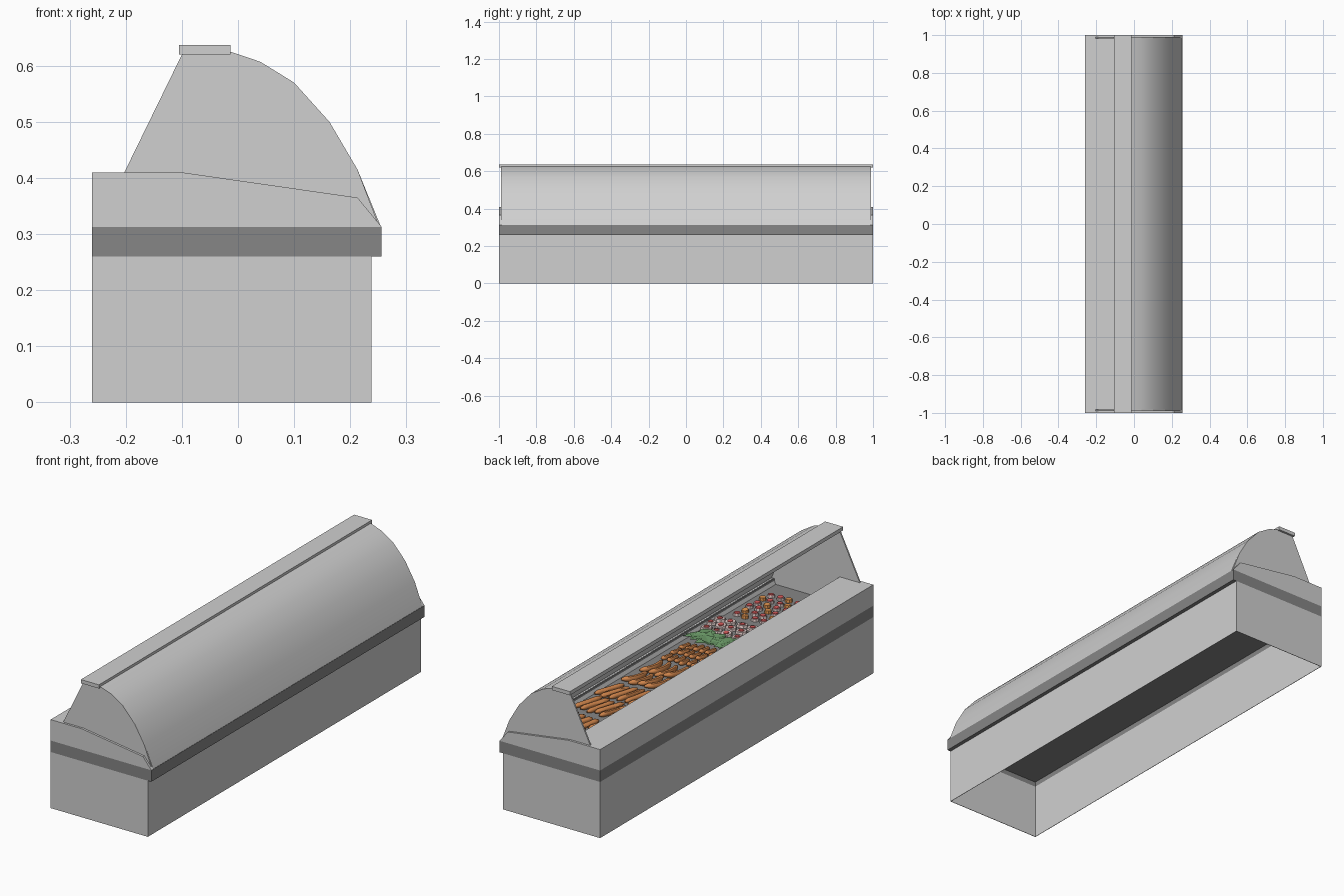
import bpy, bmesh, math, random
from mathutils import Matrix, Vector

if "Cube" in bpy.data.objects:
    bpy.data.objects.remove(bpy.data.objects["Cube"])

random.seed(4)


def material(name, rgb):
    m = bpy.data.materials.new(name)
    m.diffuse_color = (*rgb, 1)
    m.use_nodes = True
    m.node_tree.nodes["Principled BSDF"].inputs["Base Color"].default_value = m.diffuse_color
    return m


GREY = material("light grey", (0.63, 0.63, 0.63))
DARK = material("dark grey", (0.24, 0.24, 0.24))
BROWN = material("sausage brown", (0.62, 0.23, 0.07))
RED = material("meat red", (0.65, 0.10, 0.10))
PALE = material("fat white", (0.75, 0.60, 0.58))
ORANGE = material("meat orange", (0.75, 0.30, 0.08))
GREEN = material("leaf green", (0.15, 0.33, 0.14))


def finish(name, bm, *mats):
    bmesh.ops.recalc_face_normals(bm, faces=bm.faces)
    me = bpy.data.meshes.new(name)
    bm.to_mesh(me)
    bm.free()
    for m in mats:
        me.materials.append(m)
    ob = bpy.data.objects.new(name, me)
    bpy.context.collection.objects.link(ob)
    return ob


def prism(name, profile, y0, y1, mat):
    """Extrude an x-z outline along y."""
    bm = bmesh.new()
    face = bm.faces.new([bm.verts.new((x, y0, z)) for x, z in profile])
    new = bmesh.ops.extrude_face_region(bm, geom=[face])["geom"]
    bmesh.ops.translate(bm, vec=(0, y1 - y0, 0),
                        verts=[v for v in new if isinstance(v, bmesh.types.BMVert)])
    return finish(name, bm, mat)


def box(name, x0, x1, y0, y1, z0, z1, mat):
    return prism(name, [(x0, z0), (x1, z0), (x1, z1), (x0, z1)], y0, y1, mat)


def smooth(ob, angle=35):
    bpy.ops.object.select_all(action='DESELECT')
    ob.select_set(True)
    bpy.context.view_layer.objects.active = ob
    bpy.ops.object.shade_smooth_by_angle(angle=math.radians(angle))


# Hollow cabinet: rings of thin walls, open underneath
T = 0.002
for name, xr, z0, z1, mat in (("cabinet", 0.238, 0, 0.26, GREY),
                              ("bumper_band", 0.256, 0.26, 0.313, DARK)):
    box(name + "_back", -0.26, -0.26 + T, -1 + T, 1 - T, z0, z1, mat)
    front_x = 0.236 if name == "bumper_band" else xr - T
    box(name + "_front", front_x, xr, -1 + T, 1 - T, z0, z1, mat)
    for s, side in ((-1, "left"), (1, "right")):
        ya, yb = sorted((s * 1.0, s * (1 - T)))
        box(f"{name}_{side}", -0.26, xr, ya, yb, z0, z1, mat)

# Display deck, grey liner around it, and service counter
box("display_deck", -0.258, 0.236, -0.998, 0.998, 0.283, 0.287, DARK)
box("counter_riser", -0.257, -0.10, -0.985, 0.985, 0.287, 0.313, GREY)
box("counter_top", -0.26, -0.10, -0.985, 0.985, 0.313, 0.41, GREY)
prism("front_liner", [(0.229, 0.287), (0.235, 0.287), (0.247, 0.3135), (0.241, 0.3135)],
      -0.984, 0.984, GREY)
for s, side in ((-1, "left"), (1, "right")):
    ya, yb = sorted((s * 0.997, s * 0.984))
    box("end_liner_" + side, -0.10, 0.235, ya, yb, 0.287, 0.313, GREY)

# Raised end cheeks and end panes
cheek = [(-0.26, 0.313), (0.256, 0.313), (0.213, 0.365), (-0.10, 0.41), (-0.26, 0.41)]
curve = [(-0.013, 0.625), (0.04, 0.607), (0.10, 0.57), (0.163, 0.50),
         (0.213, 0.415), (0.256, 0.31)]
pane = [(-0.205, 0.405), (-0.10, 0.62)] + curve[:-1] + [(0.252, 0.313), (-0.09, 0.313), (-0.09, 0.405)]
for s, side in ((-1, "left"), (1, "right")):
    ya, yb = sorted((s * 1.0, s * 0.985))
    prism("end_cheek_" + side, cheek, ya, yb, GREY)
    ya, yb = sorted((s * 0.990, s * 0.983))
    prism("end_pane_" + side, pane, ya, yb, GREY)

# Curved front screen and the shelf on top
inner = [(x - 0.004, z - 0.003) for x, z in curve]
smooth(prism("curved_screen", curve + inner[::-1], -0.985, 0.985, GREY))
box("top_shelf", -0.105, -0.013, -1, 1, 0.62, 0.637, GREY)

DECK = 0.287


def sausage(bm, cx, cy, length, r, ang, bend):
    """Tapered tube lying on the deck, bent into an arc."""
    steps, sides, rings = 8, 6, []
    for i in range(steps + 1):
        t = i / steps * 2 - 1
        rad = r * (0.45 if i in (0, steps) else 1)
        px, py = bend * (1 - t * t), t * length / 2
        ring = []
        for k in range(sides):
            a = 2 * math.pi * k / sides
            p = Vector((px + rad * math.cos(a), py, 0))
            p.rotate(Matrix.Rotation(ang, 3, 'Z'))
            ring.append(bm.verts.new((cx + p.x, cy + p.y, DECK + r + rad * math.sin(a))))
        rings.append(ring)
    for a, b in zip(rings, rings[1:]):
        for k in range(sides):
            bm.faces.new((a[k], a[k - 1], b[k - 1], b[k]))
    bm.faces.new(rings[0])
    bm.faces.new(rings[-1])


# Sausages: name, y range, length, radius, bend, x spacing
for name, y0, y1, length, r, bend, dx in (
        ("thick_sausages", 0.56, 0.90, 0.11, 0.012, 0.0, 0.040),
        ("long_sausages", 0.21, 0.53, 0.15, 0.011, 0.0, 0.036),
        ("curved_sausages", -0.07, 0.19, 0.13, 0.012, -0.018, 0.040),
        ("short_sausages", -0.29, -0.09, 0.06, 0.010, -0.004, 0.030)):
    bm = bmesh.new()
    rows = max(1, round((y1 - y0) / (length * 1.02)))
    for j in range(rows):
        x = -0.06
        while x < 0.21:
            sausage(bm, x, y0 + (j + 0.5) * (y1 - y0) / rows + random.uniform(-0.01, 0.01),
                    length, r, -0.27 + random.uniform(-0.12, 0.12), bend)
            x += dx
    smooth(finish(name, bm, BROWN), 60)

# Leaf garnish: broad folded diamond leaves
bm = bmesh.new()
for i in range(60):
    c = Vector((random.uniform(-0.05, 0.20), random.uniform(-0.40, -0.33),
                DECK + random.uniform(0.008, 0.022)))
    rot = Matrix.Rotation(random.uniform(0, 6.28), 3, 'Z') @ Matrix.Rotation(random.uniform(-0.15, 0.15), 3, 'X')
    a, l, b, d = [bm.verts.new(c + rot @ Vector(p)) for p in
                  ((-0.045, 0, 0), (0, 0.03, 0.005), (0.045, 0, 0), (0, -0.03, 0.005))]
    bm.faces.new((a, b, l))
    bm.faces.new((a, d, b))
finish("leaf_garnish", bm, GREEN)


def disc(bm, x, y, z, r, h, mat, tilt):
    """Eight-sided slice."""
    m = Matrix.Translation((x, y, z + h / 2)) @ tilt
    new = bmesh.ops.create_cone(bm, cap_ends=True, segments=8, radius1=r, radius2=r * 0.9,
                                depth=h, matrix=m)
    for f in {f for v in new["verts"] for f in v.link_faces}:
        f.material_index = mat


# Sliced meat: pale ham with red middles, then red and orange cuts
for name, y0, y1, step, r, ham in (("ham_slices", -0.56, -0.45, 0.054, 0.026, True),
                                   ("meat_cuts", -0.87, -0.61, 0.046, 0.018, False)):
    bm = bmesh.new()
    for j in range(int((y1 - y0) / step) + 1):
        for i in range(int(0.27 / step) + 1):
            x = -0.055 + i * step + (j % 2) * step * 0.3 + random.uniform(-0.004, 0.004)
            y = y0 + j * step + random.uniform(-0.004, 0.004)
            tilt = Matrix.Rotation(random.uniform(-0.12, 0.12), 4, 'X')
            if ham or (i + j) % 3:
                disc(bm, x, y, DECK, r, 0.011, 1, tilt)
                disc(bm, x, y, DECK + 0.010, r * (0.5 if ham else 0.78), 0.004, 0, tilt)
            else:
                disc(bm, x, y, DECK, r * 0.9, 0.014, 2, tilt)
    finish(name, bm, RED, PALE, ORANGE)
